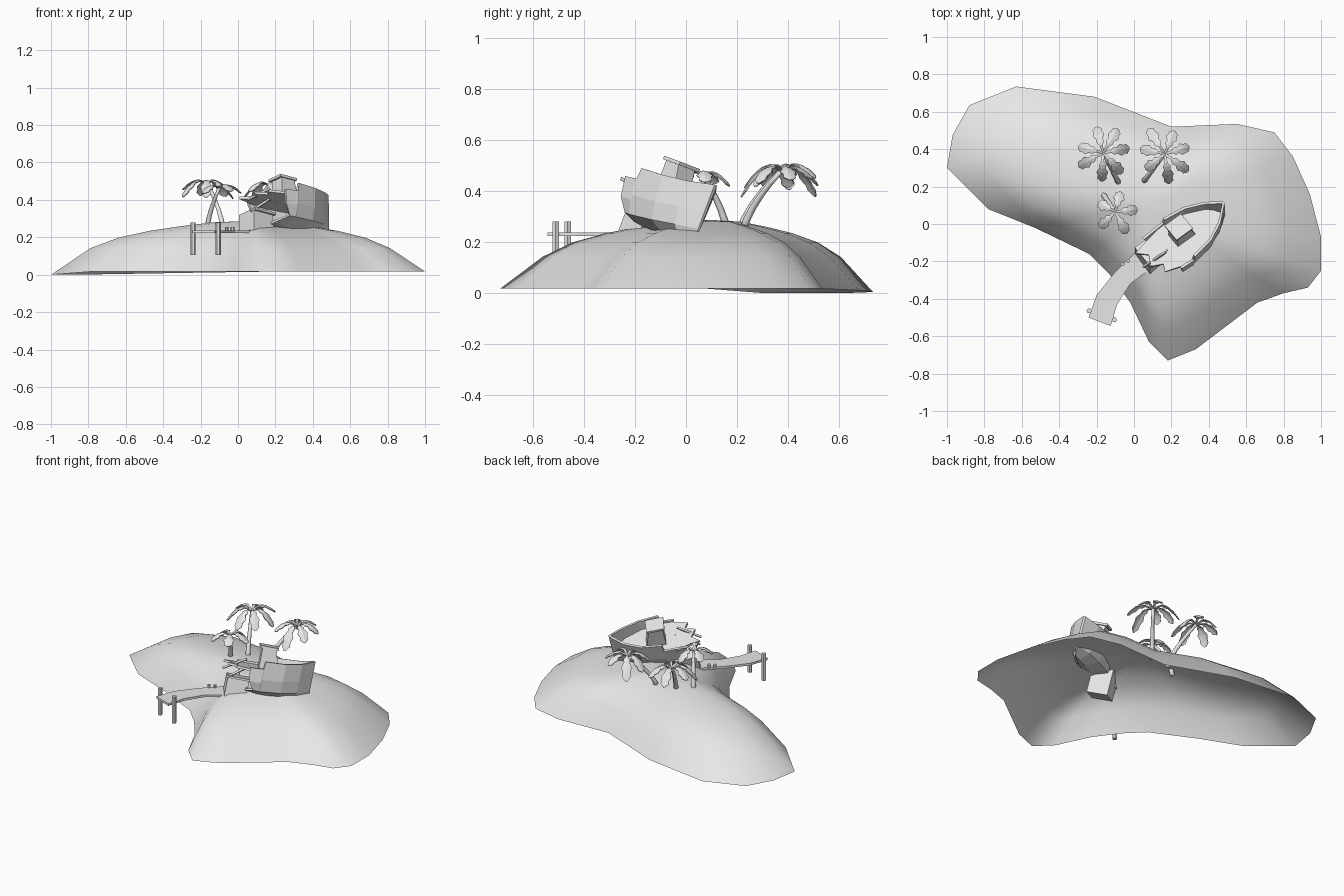
import bpy, bmesh, math, random
from mathutils import Vector, Matrix

random.seed(4)
cube = bpy.data.objects.get("Cube")
if cube:
    bpy.data.objects.remove(cube, do_unlink=True)

grey = bpy.data.materials.new("plain_grey")
grey.use_nodes = True
grey.diffuse_color = (0.8, 0.8, 0.8, 1)
for node in grey.node_tree.nodes:
    if node.type == 'BSDF_PRINCIPLED':
        node.inputs["Base Color"].default_value = (0.8, 0.8, 0.8, 1)


def finish(bm, name, smooth=False, matrix=None):
    bmesh.ops.recalc_face_normals(bm, faces=bm.faces)
    mesh = bpy.data.meshes.new(name)
    bm.to_mesh(mesh)
    bm.free()
    mesh.materials.append(grey)
    for p in mesh.polygons:
        p.use_smooth = smooth
    ob = bpy.data.objects.new(name, mesh)
    bpy.context.scene.collection.objects.link(ob)
    if matrix:
        ob.matrix_world = matrix
    return ob


def loft(bm, rings, loop=True):
    rows = [[bm.verts.new(p) for p in ring] for ring in rings]
    n = len(rows[0])
    for a, b in zip(rows, rows[1:]):
        for i in range(n if loop else n - 1):
            j = (i + 1) % n
            bm.faces.new((a[i], a[j], b[j], b[i]))
    return rows


def solidify(ob, thickness, offset=-1):
    mod = ob.modifiers.new("thickness", 'SOLIDIFY')
    mod.thickness, mod.offset = thickness, offset


def box(name, size, loc, base, taper=0.0):
    """Box whose lower front edge is pushed forward by taper."""
    bm = bmesh.new()
    bmesh.ops.create_cube(bm, size=1)
    for v in bm.verts:
        push = taper if v.co.x > 0 and v.co.z < 0 else 0
        v.co = Vector(v.co[i] * size[i] + loc[i] for i in range(3))
        v.co.x += push
    return finish(bm, name, matrix=base)


def tube(name, path, radii, sides=6, smooth=False):
    path = [Vector(p) for p in path]
    bm = bmesh.new()
    rings = []
    for i, p in enumerate(path):
        d = path[min(i + 1, len(path) - 1)] - path[max(i - 1, 0)]
        q = d.to_track_quat('Z', 'Y')
        rings.append([p + q @ Vector((radii[i] * math.cos(k * math.tau / sides),
                                      radii[i] * math.sin(k * math.tau / sides), 0))
                      for k in range(sides)])
    rows = loft(bm, rings)
    bm.faces.new(rows[0])
    bm.faces.new(rows[-1])
    return finish(bm, name, smooth)


# Island: open shell, shoreline shrunk in rings towards the hilltop
shore = [(-.63, .735), (-.21, .68), (.2, .52), (.55, .535), (.75, .49), (.85, .36),
         (.94, .16), (1, -.07), (1, -.25), (.93, -.34), (.8, -.37), (.66, -.42),
         (.33, -.67), (.18, -.73), (.08, -.63), (-.02, -.42), (-.13, -.27),
         (-.24, -.16), (-.53, -.02), (-.78, .08), (-1, .3), (-.97, .475), (-.88, .635)]
hill = [(1, .017), (.8, .142), (.66, .198), (.5, .235), (.34, .26), (.18, .28)]
peak = Vector((.06, .1))
bm = bmesh.new()
rings = []
for t, z in hill:
    ring = []
    for p in shore:
        q = peak.lerp(Vector(p), t)
        low = 0.017 * max(0, min(1, -p[0] + .15)) if t == 1 and p[1] > .2 else 0
        ring.append((q.x, q.y, z - low))
    rings.append(ring)
rows = loft(bm, rings)
top = bm.verts.new((peak.x, peak.y, .287))
for i, v in enumerate(rows[-1]):
    bm.faces.new((v, rows[-1][(i + 1) % len(shore)], top))
finish(bm, "island", smooth=True)

# Wrecked ship frame: bow points to the back left, heeled and nose down
ship = (Matrix.Translation((.26, -.06, .44))
        @ Matrix.Rotation(math.radians(36), 4, 'Z')
        @ Matrix.Rotation(math.radians(12), 4, 'Y')
        @ Matrix.Rotation(math.radians(-17), 4, 'X'))

# Hull: station, half beam, sheer height, crease height, keel depth
stations = [(-.1, .135, -.045, -.18, -.2), (-.03, .14, -.04, -.18, -.207),
            (-.024, .14, .006, -.18, -.207), (.1, .122, .01, -.17, -.208),
            (.2, .075, .022, -.155, -.206), (.28, .006, .045, -.14, -.2)]
bm = bmesh.new()
sections = []
for x, b, g, c, k in stations:
    half = [(x, b, g), (x, b * .95, g * .4 + c * .6), (x, b * .8, c), (x, b * .15, k)]
    sections.append(half + [(px, -py, pz) for px, py, pz in reversed(half)])
# Broken, uneven stern edge, longer on the port side
breaks = (-.07, -.04, -.05, 0, 0, .035, 0, -.01)
sections[0] = [(x + d, y, z) for d, (x, y, z) in zip(breaks, sections[0])]
rows = loft(bm, sections, loop=False)
bm.faces.new(rows[-1])
hull = finish(bm, "ship_hull", matrix=ship)
solidify(hull, .014)

# Deck with a splintered end beyond the stern
deck_edge = [(x, b * .93, -.06) for x, b, g, c, k in stations[1:-1]]
outline = deck_edge + [(.25, 0, -.06)] + [(x, -y, z) for x, y, z in reversed(deck_edge)]
outline += [(-.1, -.12, -.06), (-.19, -.09, -.06), (-.17, -.05, -.06), (-.23, -.02, -.06),
            (-.2, .04, -.06), (-.25, .09, -.06), (-.16, .11, -.06)]
bm = bmesh.new()
bm.faces.new([bm.verts.new(p) for p in outline])
solidify(finish(bm, "ship_deck", matrix=ship), .014, 0)

# Cabin, roof, stern room and loose timbers
box("cabin", (.085, .085, .13), (-.005, .022, .005), ship, taper=.035)
box("cabin_roof", (.11, .105, .014), (-.006, .025, .077), ship)
box("stern_room", (.13, .13, .18), (-.15, .075, -.225), ship)
box("stern_room_ledge", (.14, .145, .012), (-.145, .07, -.14), ship)
tube("loose_timber_high", [(.05, -.23, .4), (.17, -.15, .46)], [.008, .008], 4)
tube("loose_timber_low", [(.07, -.22, .34), (.18, -.14, .41)], [.008, .008], 4)

# Jetty: curved walkway with end posts and small bollards
edge_pairs = [((.02, -.14), (.09, -.24)), ((-.1, -.255), (-.02, -.32)),
              ((-.2, -.38), (-.09, -.43)), ((-.243, -.5), (-.125, -.545))]
bm = bmesh.new()
loft(bm, [[(*a, .23), (*b, .23)] for a, b in edge_pairs], loop=False)
solidify(finish(bm, "jetty_walkway"), .014, 0)
for i, (x, y) in enumerate([(-.24, -.465), (-.105, -.512)]):
    tube(f"jetty_post_{i + 1}", [(x, y, .105), (x, y, .28)], [.014, .014])
for i, (x, y) in enumerate([(-.06, -.215), (-.03, -.198)]):
    tube(f"jetty_bollard_{i + 1}", [(x, y, .225), (x, y, .255)], [.01, .01])


# Palms: curved trunk and drooping fronds that widen towards the tip
def palm(name, foot, crown, reach, count, turn, droop):
    foot, crown = Vector(foot), Vector(crown)
    path = []
    for i in range(6):
        flat = foot.lerp(crown, (i / 5) ** 1.5)
        path.append((flat.x, flat.y, foot.lerp(crown, i / 5).z))
    tube(name + "_trunk", path, [.016 - .0014 * i for i in range(6)], 6, True)
    shape = [(0, .006), (.3, .007), (.42, .02), (.54, .016), (.68, .031),
             (.8, .023), (.9, .025), (1, .005)]
    bm = bmesh.new()
    for k in range(count):
        size = reach * random.uniform(.85, 1.1)
        sag = droop * random.uniform(.75, 1.2)
        spin = Matrix.Rotation(turn + (k + random.uniform(-.12, .12)) * math.tau / count, 3, 'Z')
        rows = []
        for t, w in shape:
            z = size * (.65 * t - sag * t * t)
            rows.append([crown + spin @ Vector((t * size, s * w, z - abs(s) * w * .25))
                         for s in (-1, 0, 1)])
        loft(bm, rows, loop=False)
    solidify(finish(bm, name + "_fronds"), .005, 0)


palm("left_palm", (.05, .225, .24), (.165, .375, .48), .148, 7, .3, 1.15)
palm("right_palm", (-.08, .215, .24), (-.165, .38, .49), .14, 7, .1, 1.15)
palm("small_palm", (-.165, .16, .24), (-.1, .065, .465), .118, 5, .2, .95)
